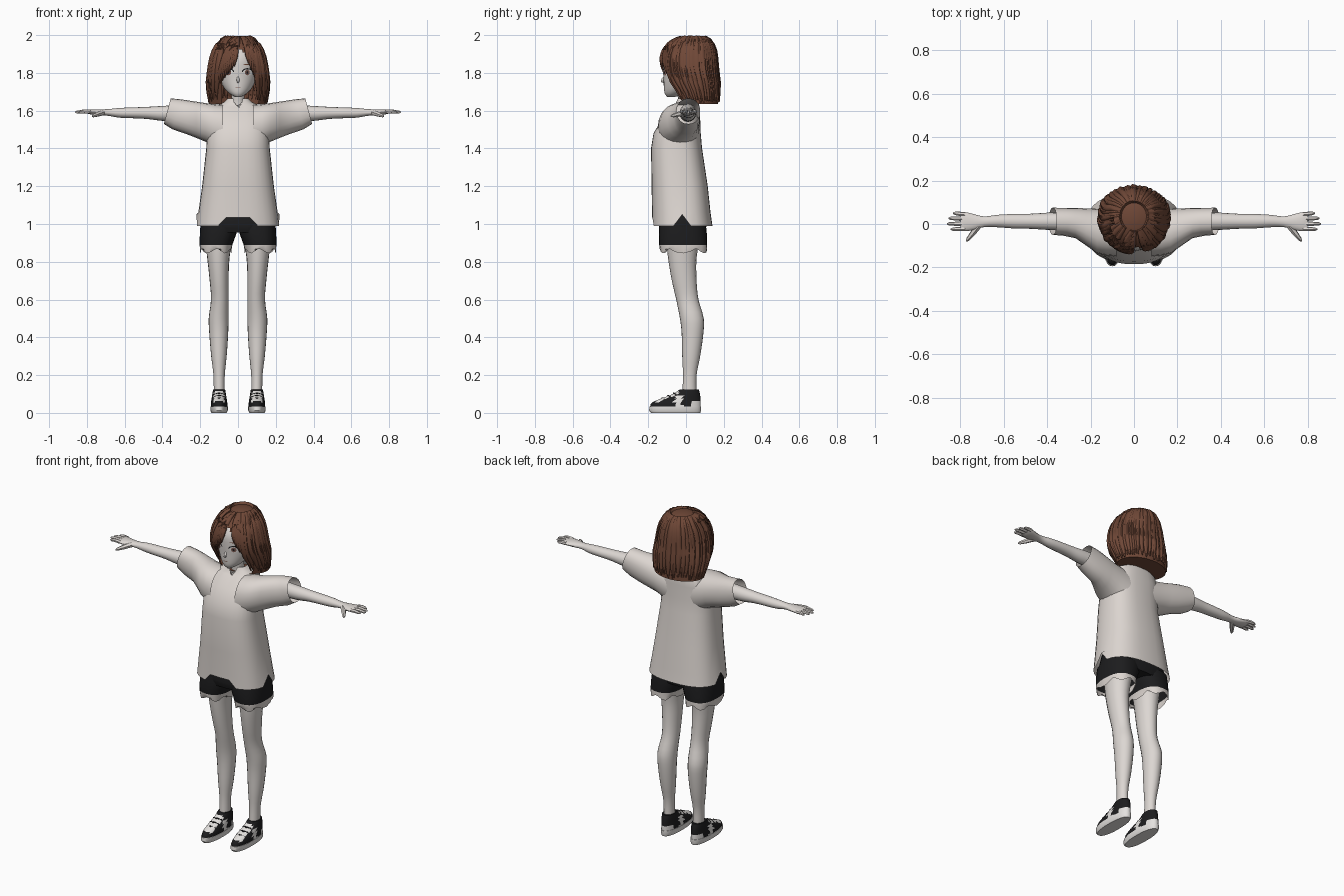
import bpy, bmesh, math, random
from mathutils import Vector

random.seed(4)
cube = bpy.data.objects.get("Cube")
if cube:
    bpy.data.objects.remove(cube)


def material(name, *rgb):
    m = bpy.data.materials.new(name)
    m.use_nodes = True
    m.diffuse_color = (*rgb, 1)
    m.node_tree.nodes["Principled BSDF"].inputs["Base Color"].default_value = (*rgb, 1)
    return m


cloth = material("warm white cloth", .72, .67, .635)
skin = material("pale skin", .72, .68, .65)
brown = material("brown hair", .16, .064, .038)
black = material("black", .012, .012, .013)
rubber = material("white rubber", .78, .76, .74)
iris = material("brown iris", .22, .11, .09)


def sample(rows, t):
    """Smooth interpolation of a table whose first column is t."""
    t = min(max(t, rows[0][0]), rows[-1][0])
    i = max(k for k in range(len(rows) - 1) if rows[k][0] <= t)
    a, b = rows[i], rows[i + 1]
    before, after = rows[max(i - 1, 0)], rows[min(i + 2, len(rows) - 1)]
    d = b[0] - a[0]
    u = (t - a[0]) / d
    out = []
    for j in range(1, len(a)):
        ma = (b[j] - before[j]) / (b[0] - before[0]) * d
        mb = (after[j] - a[j]) / (after[0] - a[0]) * d
        c = b[j] - a[j]
        out.append(a[j] + u * ma + u * u * (3 * c - 2 * ma - mb) + u ** 3 * (ma + mb - 2 * c))
    return out


def loft(rows, axis="z", n=24, p=2, steps=3, warp=None):
    """Rings from rows of (position, low, high, low, high)."""
    ts = [a[0] + (b[0] - a[0]) * k / steps for a, b in zip(rows, rows[1:]) for k in range(steps)]
    rings = []
    for t in ts + [rows[-1][0]]:
        a0, a1, b0, b1 = sample(rows, t)
        ring = []
        for k in range(n):
            ang = math.tau * k / n
            c, s = (math.copysign(abs(f) ** (2 / p), f) for f in (math.cos(ang), math.sin(ang)))
            u, v = (a0 + a1 + (a1 - a0) * c) / 2, (b0 + b1 + (b1 - b0) * s) / 2
            co = Vector((u, v, t)) if axis == "z" else Vector((t, u, v))
            if warp:
                warp(co, k)
            ring.append(co)
        rings.append(ring)
    return rings


def tube(path, radii, n=6):
    path = [Vector(q) for q in path]
    rings = []
    for i, q in enumerate(path):
        d = (path[min(i + 1, len(path) - 1)] - path[max(i - 1, 0)]).normalized()
        side = d.cross(Vector((.1, .3, 1) if abs(d.z) < .8 else (.3, 1, 0))).normalized()
        up = side.cross(d)
        rings.append([q + radii[i] * (side * math.cos(math.tau * k / n) + up * math.sin(math.tau * k / n))
                      for k in range(n)])
    return rings


def build(name, strips, mats, rule=None, caps=True, mirror=False, angle=40):
    """Skin ring strips; rule gives a material index, or None for a hole."""
    bm = bmesh.new()
    for strip in strips:
        vs = [[bm.verts.new(co) for co in ring] for ring in strip]
        n = len(vs[0])
        for a, b in zip(vs, vs[1:]):
            for k in range(n):
                bm.faces.new((a[k], a[(k + 1) % n], b[(k + 1) % n], b[k]))
        if caps:
            bm.faces.new(vs[0][::-1])
            bm.faces.new(vs[-1])
    bmesh.ops.recalc_face_normals(bm, faces=bm.faces)
    holes = []
    for f in bm.faces:
        f.smooth = True
        index = rule(f.calc_center_median()) if rule else 0
        if index is None:
            holes.append(f)
        else:
            f.material_index = index
    bmesh.ops.delete(bm, geom=holes, context="FACES")
    me = bpy.data.meshes.new(name)
    bm.to_mesh(me)
    bm.free()
    for m in mats:
        me.materials.append(m)
    me.set_sharp_from_angle(angle=math.radians(angle))
    ob = bpy.data.objects.new(name, me)
    bpy.context.collection.objects.link(ob)
    if mirror:
        ob.modifiers.new("Mirror", "MIRROR").use_mirror_merge = False
    return ob


def even(rows):
    return [(z, -x, x, f, b) for z, x, f, b in rows]


# Shirt body with arched hem, side slits and a V neck
def shirt_warp(co, k):
    if co.z < 1:
        if k in (0, 16):
            co.z += .06
        elif co.y < 0 and abs(co.x) < .08:
            co.z += .045
    elif co.z > 1.64 and co.y < 0 and abs(co.x) < .02:
        co.z -= .035
        co.y -= .015


shirt = even([(.99, .22, -.18, .14), (1.06, .21, -.18, .13), (1.2, .19, -.182, .115),
              (1.4, .168, -.185, .085), (1.48, .165, -.172, .078), (1.56, .16, -.125, .075),
              (1.62, .13, -.07, .072), (1.645, .075, -.05, .065), (1.665, .055, -.045, .05)])
build("shirt_body", [loft(shirt, n=32, p=2.6, steps=1, warp=shirt_warp)], [cloth], caps=False)


def cuff_warp(co, k):
    if co.x > .3:
        co.x -= (co.z - 1.595) * .27


sleeve = [(.08, -.15, .07, 1.38, 1.63), (.17, -.135, .07, 1.435, 1.64),
          (.27, -.065, .074, 1.475, 1.655), (.375, -.05, .075, 1.53, 1.665)]
build("sleeve", [loft(sleeve, "x", 20, 2.2, 2, cuff_warp)], [cloth], caps=False, mirror=True)


# Shorts with a ragged pale lining below the black cloth
def ragged(co, k):
    if co.z < .86:
        co.z += (0, .012, .03, .006)[k % 4]


build("shorts_hips", [loft(even([(.955, .19, -.135, .1), (.99, .2, -.143, .108),
                                 (1.08, .18, -.135, .1)]), p=2.6)], [black])
build("shorts_leg", [loft([(.845, .035, .2, -.135, .112), (.89, .03, .203, -.142, .112),
                           (.95, .008, .202, -.144, .11), (1, 0, .198, -.14, .105)], p=2.5, steps=2,
                          warp=ragged)], [black, cloth],
      rule=lambda c: int(c.z < .89), caps=False, mirror=True)

# Legs
leg = [(.09, .07, .128, -.02, .055), (.2, .07, .13, -.016, .056), (.3, .06, .142, -.02, .075),
       (.42, .052, .152, -.023, .092), (.5, .05, .155, -.032, .094), (.6, .05, .143, -.052, .066),
       (.7, .05, .15, -.075, .056), (.82, .045, .163, -.095, .056), (.97, .02, .18, -.11, .08)]
build("leg", [loft(leg, n=20)], [skin], mirror=True)


# Shoes: sole, patched upper and laces
def upper_patch(c):
    vamp = abs(c.x - .1) < .03 and -.16 < c.y < -.04 and c.z > .055
    quarter = -.06 < c.y < -.02 and c.z < .09 or c.y > .03 and c.z < .06
    return int(vamp or quarter)


sole = [(0, .06, .14, -.185, .076), (.012, .054, .146, -.195, .08), (.034, .054, .146, -.193, .08)]
upper = [(.034, .056, .144, -.19, .078), (.055, .057, .143, -.18, .078), (.075, .06, .14, -.135, .077),
         (.1, .064, .136, -.07, .074), (.125, .068, .132, -.032, .068)]
build("shoe_sole", [loft(sole, n=32, p=2.3, steps=1)], [rubber], mirror=True)
build("shoe_upper", [loft(upper, n=40, p=2.2)], [black, rubber], rule=upper_patch, mirror=True)
build("shoe_laces", [tube([(.072, y + .012, z - .008), (.1, y, z), (.128, y + .012, z - .008)], [.005] * 3)
                     for y, z in ((-.125, .078), (-.095, .091), (-.065, .104))], [black], mirror=True)

# Arms, palms and fingers
arm = [(.22, -.035, .055, 1.54, 1.635), (.4, -.027, .052, 1.546, 1.625), (.48, -.022, .047, 1.556, 1.62),
       (.56, -.02, .046, 1.56, 1.617), (.63, -.015, .042, 1.563, 1.614), (.69, -.014, .035, 1.573, 1.608),
       (.74, -.028, .046, 1.575, 1.607), (.78, -.033, .055, 1.58, 1.606), (.8, -.03, .052, 1.586, 1.603)]
build("arm", [loft(arm, "x", 16)], [skin], mirror=True)
fingers = [tube([(.78, y, 1.594), ((.78 + tip) / 2, y * 1.05, 1.596), (tip - .01, y * 1.1, 1.593),
                 (tip, y * 1.1, 1.592)], [.011, .01, .008, .003])
           for y, tip in ((-.022, .845), (.001, .862), (.024, .855), (.045, .835))]
fingers.append(tube([(.715, -.005, 1.59), (.745, -.045, 1.58), (.765, -.07, 1.573), (.772, -.08, 1.57)],
                    [.016, .013, .009, .003]))
build("fingers", fingers, [skin], mirror=True)

# Head, neck and nose
head = even([(1.672, .015, -.1, -.06), (1.69, .045, -.112, -.01), (1.72, .074, -.117, .05),
             (1.77, .098, -.119, .09), (1.82, .108, -.122, .11), (1.88, .11, -.12, .12),
             (1.93, .092, -.09, .11), (1.96, .05, -.04, .07)])
build("head", [loft(head, n=32)], [skin], angle=80)
build("neck", [loft(even([(1.58, .05, -.045, .045), (1.63, .037, -.037, .037), (1.73, .036, -.05, .03)]))], [skin])
build("nose", [tube([(0, -.112, 1.785), (0, -.122, 1.765), (0, -.127, 1.755), (0, -.115, 1.748)],
                    [.003, .008, .007, .003])], [skin], angle=80)


# Painted face plates that follow the head surface
def plate(name, x, z, w, h, mat, lift, mirror=True):
    rings = []
    for r in (1, .5, .05):
        ring = []
        for k in range(16):
            px = x + w * r * math.cos(math.tau * k / 16)
            pz = z + h * r * math.sin(math.tau * k / 16)
            x0, x1, y0, y1 = sample(head, pz)
            y = (y0 + y1) / 2 - (y1 - y0) / 2 * math.sqrt(max(0, 1 - (px / x1) ** 2))
            ring.append(Vector((px, y - lift, pz)))
        rings.append(ring)
    build(name, [rings], [mat], mirror=mirror)


plate("eye_lash", .05, 1.808, .029, .017, black, .002)
plate("eye_white", .05, 1.802, .026, .017, rubber, .003)
plate("eye_iris", .049, 1.802, .013, .015, iris, .004)
plate("eye_pupil", .049, 1.802, .005, .007, black, .005)
plate("eyebrow", .052, 1.845, .024, .003, brown, .003)
plate("mouth", 0, 1.722, .014, .002, iris, .003, False)

# Hair: an open-faced shell covered with tapered locks
hair = even([(1.64, .162, -.05, .18), (1.7, .165, -.08, .178), (1.76, .16, -.115, .172),
             (1.82, .152, -.138, .165), (1.88, .14, -.136, .16), (1.93, .12, -.116, .15),
             (1.97, .092, -.075, .13), (1.99, .06, -.03, .1), (1.998, .02, .01, .06)])


def face_hole(c):
    opening = c.y < -.02 and abs(c.x - .015) < min(.1, (1.93 - c.z) * .9)
    return None if opening else 0


def inset(co, k):
    co.x *= .94
    co.y = .02 + (co.y - .02) * .94
    co.z -= .006


build("hair_shell", [loft(hair, n=64, warp=inset)], [brown], rule=face_hole)


def lock(start, end, z_end, size):
    path, radii = [], []
    for i in range(10):
        u = i / 9
        z = 1.988 + (z_end - 1.988) * u ** 1.4
        ang = math.radians(start + (end - start) * u ** .7 - 90)
        x0, x1, y0, y1 = sample(hair, z)
        path.append((x1 * .95 * math.cos(ang), (y0 + y1) / 2 + (y1 - y0) * .475 * math.sin(ang), z))
        radii.append(size * (.6 + .4 * min(1, u * 3)) * (1 if u < .75 else 1.08 - (u - .75) * 3.4))
    return tube(path, radii)


locks = []
for k in range(44):
    d = 44 + k * 272 / 43
    front = min(d, 360 - d) < 62
    locks.append(lock(d, d + random.uniform(-3, 3), random.uniform(1.64, 1.662) + .015 * front,
                      random.uniform(.014, .021)))
build("hair_locks", locks, [brown], angle=60)

# Fringe swept to both sides of the parting
fringe = [lock(6 + d * .35, d, 1.835 - (abs(d) - 8) * .003, .013) for d in range(-48, -7, 5)]
fringe += [lock(10 + d * .4, d, 1.85 - (d - 24) * .006, .013) for d in range(24, 50, 5)]
build("hair_fringe", fringe, [brown], angle=60)
